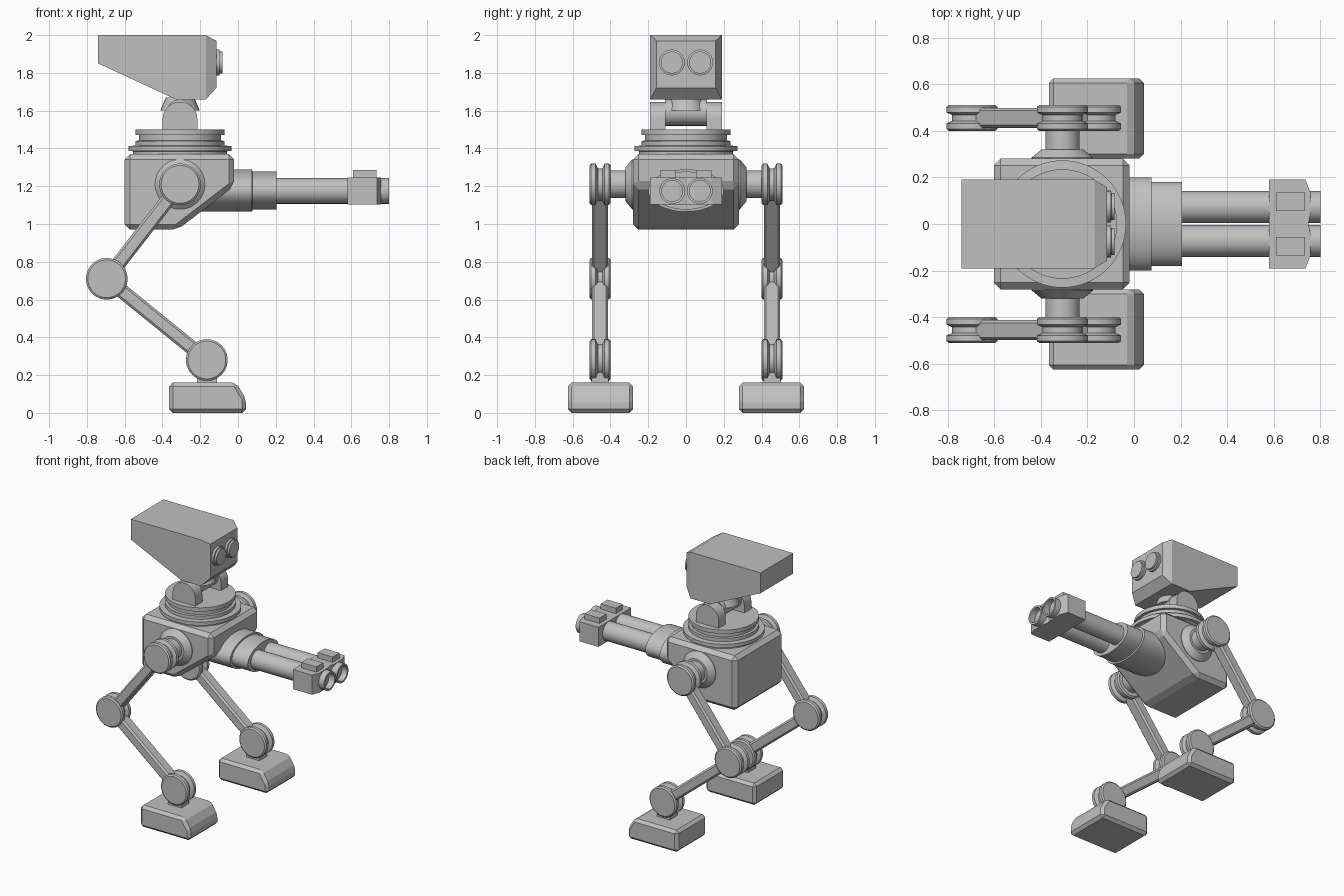
import bpy
import bmesh
import math
from mathutils import Vector, Matrix

if "Cube" in bpy.data.objects:
    bpy.data.objects.remove(bpy.data.objects["Cube"])

grey = bpy.data.materials.new("plain_grey")
grey.use_nodes = True
GREY = (0.53, 0.53, 0.53, 1)
grey.diffuse_color = GREY
grey.node_tree.nodes["Principled BSDF"].inputs["Base Color"].default_value = GREY


def finish(name, bm, bevel=0.0, smooth=False):
    bmesh.ops.recalc_face_normals(bm, faces=bm.faces)
    mesh = bpy.data.meshes.new(name)
    bm.to_mesh(mesh)
    bm.free()
    mesh.materials.append(grey)
    ob = bpy.data.objects.new(name, mesh)
    bpy.context.collection.objects.link(ob)
    if bevel:
        mod = ob.modifiers.new("chamfer", "BEVEL")
        mod.width = bevel
        mod.segments = 1
        mod.limit_method = "ANGLE"
        mod.angle_limit = math.radians(20)
    if smooth:
        bpy.ops.object.select_all(action="DESELECT")
        ob.select_set(True)
        bpy.context.view_layer.objects.active = ob
        bpy.ops.object.shade_smooth_by_angle(angle=math.radians(30))
    return ob


def prism(name, outline, depth, bevel=0.0, smooth=False):
    """Extrude an x-z outline between two y values."""
    bm = bmesh.new()
    y0, y1 = depth
    face = bm.faces.new([bm.verts.new((x, y0, z)) for x, z in outline])
    out = bmesh.ops.extrude_face_region(bm, geom=[face])
    moved = [v for v in out["geom"] if isinstance(v, bmesh.types.BMVert)]
    bmesh.ops.translate(bm, verts=moved, vec=(0, y1 - y0, 0))
    return finish(name, bm, bevel, smooth)


def box(name, xs, ys, zs, bevel=0.0):
    (a, b), (c, d) = xs, zs
    return prism(name, [(a, c), (b, c), (b, d), (a, d)], ys, bevel)


def lathe(name, profile, origin, axis, sides=48, squash=1.0):
    """Turn (radius, distance) points round an axis; squash flattens in z."""
    bm = bmesh.new()
    rings = []
    for r, t in profile:
        ring = []
        for i in range(sides):
            a = math.tau * i / sides
            u, v = r * math.cos(a), r * math.sin(a)
            co = {"x": (t, u, v * squash), "y": (u, t, v), "z": (u, v, t)}[axis]
            ring.append(bm.verts.new(Vector(co) + Vector(origin)))
        rings.append(ring)
    for low, high in zip(rings, rings[1:]):
        for i in range(sides):
            j = (i + 1) % sides
            bm.faces.new((low[i], low[j], high[j], high[i]))
    bm.faces.new(rings[0])
    bm.faces.new(rings[-1])
    return finish(name, bm, smooth=True)


# Head: wedge with a chamfered front plate
bm = bmesh.new()
sections = [(-0.74, -0.74, 0.19, 1.85, 2.0), (-0.33, -0.33, 0.19, 1.66, 2.0),
            (-0.17, -0.17, 0.19, 1.66, 2.0), (-0.115, -0.115, 0.157, 1.72, 1.97)]
loops = [[bm.verts.new(c) for c in ((a, -w, lo), (a, w, lo), (b, w, hi), (b, -w, hi))]
         for a, b, w, lo, hi in sections]
for p, q in zip(loops, loops[1:]):
    for i in range(4):
        j = (i + 1) % 4
        bm.faces.new((p[i], p[j], q[j], q[i]))
bm.faces.new(loops[0])
bm.faces.new(loops[-1])
finish("head", bm)

# Neck: two round-topped brackets holding a hub and a short post
X = -0.307
arch = [(X - 0.092, 1.49), (X + 0.092, 1.49)]
arch += [(X + 0.092 * math.cos(a), 1.555 + 0.092 * math.sin(a))
         for a in (math.pi * i / 16 for i in range(17))]
for label, s in (("left", 1), ("right", -1)):
    prism(label + "_neck_bracket", arch, sorted((s * 0.108, s * 0.19)), smooth=True)
    lathe(label + "_eye", [(0.068, -0.01), (0.068, 0.016), (0.058, 0.018), (0.058, 0.032)],
          (-0.115, s * 0.075, 1.855), "x")
lathe("neck_hub", [(0.07, -0.11), (0.07, 0.11)], (X, 0, 1.59), "y")
lathe("neck_post", [(0.105, 1.6), (0.075, 1.67)], (X, 0, 0), "z", 24, 1)

# Turret ring stack
lathe("turret_ring", [(0.25, 1.34), (0.25, 1.385), (0.273, 1.387), (0.273, 1.413), (0.235, 1.415),
                      (0.235, 1.44), (0.217, 1.442), (0.217, 1.47), (0.235, 1.472), (0.235, 1.5)],
      (X, 0, 0), "z", 64)

# Body with a sloped lower front
prism("body", [(-0.6, 1.37), (-0.02, 1.37), (-0.02, 1.2), (-0.32, 0.97), (-0.6, 0.97)],
      (-0.28, 0.28), 0.028)

# Gun mount, twin barrels and muzzle block
lathe("gun_mount", [(0.2, -0.22), (0.2, 0.075), (0.18, 0.076), (0.18, 0.205)],
      (0, 0, 1.177), "x", 64, 0.56)
bm = bmesh.new()
half = [(0.58, 0.19), (0.736, 0.19), (0.757, 0.135), (0.757, 0.04), (0.748, 0)]
outline = half + [(x, -y) for x, y in reversed(half[:-1])]
face = bm.faces.new([bm.verts.new((x, y, 1.102)) for x, y in outline])
out = bmesh.ops.extrude_face_region(bm, geom=[face])
bmesh.ops.translate(bm, vec=(0, 0, 0.144),
                    verts=[v for v in out["geom"] if isinstance(v, bmesh.types.BMVert)])
finish("muzzle_block", bm)
for label, s in (("left", 1), ("right", -1)):
    lathe(label + "_barrel", [(0.068, 0.1), (0.068, 0.8), (0.055, 0.8), (0.055, 0.75)],
          (0, s * 0.073, 1.175), "x")
    box(label + "_sight", (0.61, 0.733), sorted((s * 0.055, s * 0.135)), (1.23, 1.285))


# Legs
def pulley(name, x, z, s):
    """Grooved joint disc."""
    shape = [(0.1, -0.055), (0.11, -0.047), (0.11, -0.024), (0.085, -0.012),
             (0.085, 0.012), (0.11, 0.024), (0.11, 0.047), (0.1, 0.055)]
    lathe(name, shape, (x, s * 0.455, z), "y")


def strut(name, a, b, s):
    """Chamfered bar between two joints."""
    a, b = Vector(a), Vector(b)
    d = (b - a).normalized()
    n = Vector((-d.y, d.x)) * 0.038
    prism(name, [a + n, b + n, b - n, a - n], (s * 0.455 - 0.043, s * 0.455 + 0.043), 0.012)


hip, knee, ankle = (-0.307, 1.21), (-0.695, 0.71), (-0.165, 0.28)
for label, s in (("left", 1), ("right", -1)):
    lathe(label + "_hip_socket", [(0.132, s * 0.26), (0.132, s * 0.285), (0.09, s * 0.32),
                                  (0.073, s * 0.32), (0.073, s * 0.42)], (hip[0], 0, hip[1]), "y")
    for part, (x, z) in (("hip", hip), ("knee", knee), ("ankle", ankle)):
        pulley(f"{label}_{part}_joint", x, z, s)
    strut(label + "_thigh", hip, knee, s)
    strut(label + "_shin", knee, ankle, s)
    box(label + "_ankle_block", (-0.218, -0.112), (s * 0.455 - 0.045, s * 0.455 + 0.045), (0.14, 0.27))
    prism(label + "_foot", [(-0.365, 0), (0.042, 0), (0.042, 0.075), (-0.01, 0.16), (-0.365, 0.16)],
          sorted((s * 0.28, s * 0.625)), 0.02)
